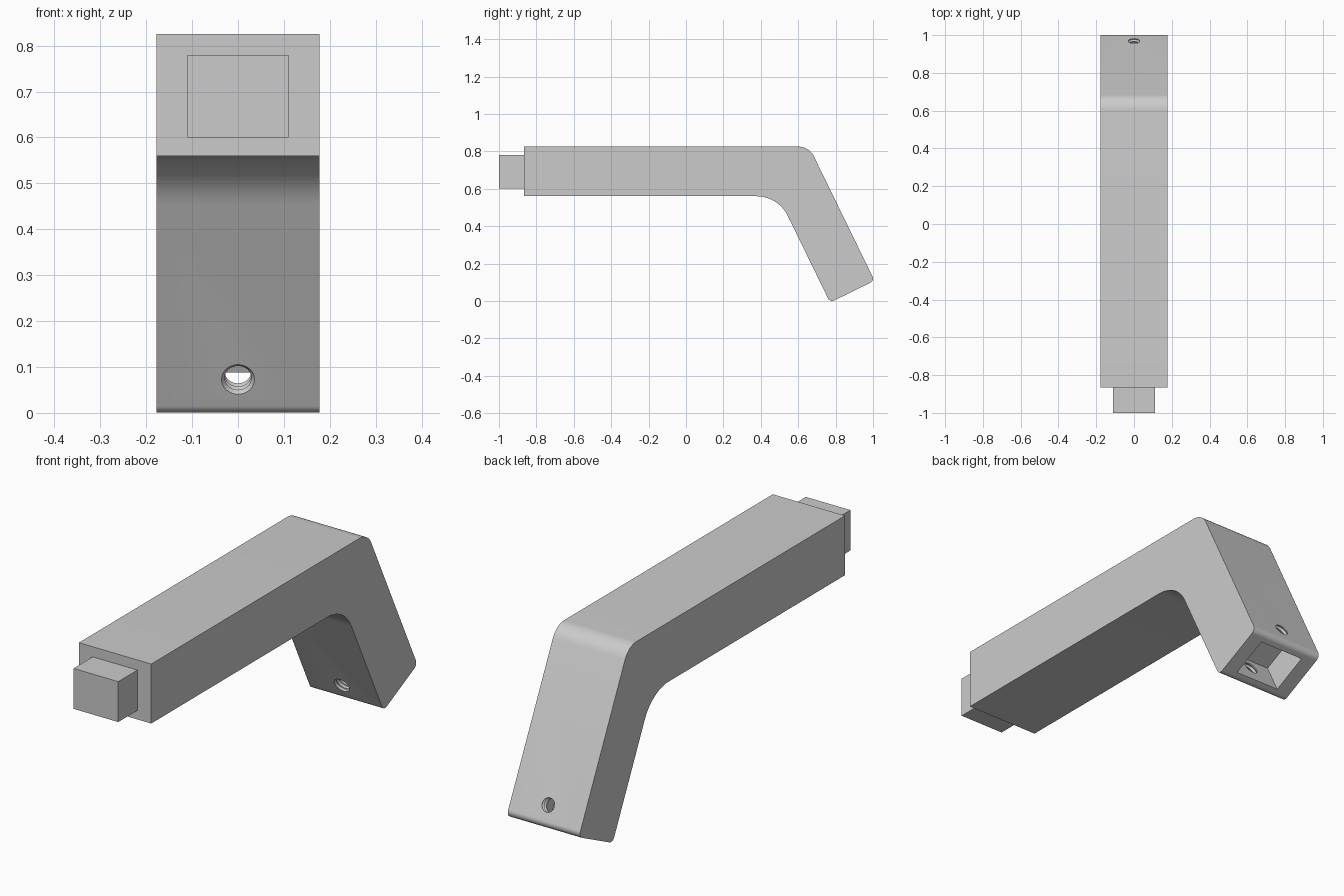
import bpy, bmesh, math
from mathutils import Matrix, Vector

cube = bpy.data.objects.get("Cube")
if cube:
    bpy.data.objects.remove(cube, do_unlink=True)

HALF_W = 0.178                      # half width of the arm
THICK = 0.265                       # arm thickness
FRONT, LOW, TOP = -0.865, 0.56, 0.825
TILT = math.radians(64)             # bend angle of the leg
HEEL = Vector((0.770, -0.008))      # inner lower corner of the leg (y, z)
ALONG = Vector((math.cos(TILT), -math.sin(TILT)))
ACROSS = Vector((math.sin(TILT), math.cos(TILT)))
# Leg frame: local y runs down the leg, local z runs through its thickness
LEG = Matrix.Translation((0, HEEL.x, HEEL.y)) @ Matrix.Rotation(-TILT, 4, 'X')

grey = bpy.data.materials.new("plain_grey")
grey.use_nodes = True
colour = (0.6, 0.6, 0.6, 1)
grey.diffuse_color = colour
grey.node_tree.nodes["Principled BSDF"].inputs["Base Color"].default_value = colour


def make_object(name, bm):
    bmesh.ops.recalc_face_normals(bm, faces=bm.faces)
    mesh = bpy.data.meshes.new(name)
    bm.to_mesh(mesh)
    bm.free()
    mesh.materials.append(grey)
    obj = bpy.data.objects.new(name, mesh)
    bpy.context.collection.objects.link(obj)
    return obj


def box(name, low, high, frame=Matrix()):
    low, high = Vector(low), Vector(high)
    bm = bmesh.new()
    bmesh.ops.create_cube(bm, size=1)
    for v in bm.verts:
        v.co = frame @ Vector([(a + b) / 2 + c * (b - a) for a, b, c in zip(low, high, v.co)])
    return make_object(name, bm)


def rounded(corners, steps=12):
    """Replace each (point, radius) corner by a tangent arc."""
    out = []
    for i, (p, r) in enumerate(corners):
        if r == 0:
            out.append(p)
            continue
        a = (corners[i - 1][0] - p).normalized()
        b = (corners[(i + 1) % len(corners)][0] - p).normalized()
        half = a.angle(b) / 2
        mid = (a + b).normalized()
        side = (a - b).normalized()
        centre = p + mid * (r / math.sin(half))
        sweep = math.pi / 2 - half
        for k in range(steps + 1):
            t = sweep * (1 - 2 * k / steps)
            out.append(centre - mid * r * math.cos(t) + side * r * math.sin(t))
    return out


def threaded_cutter(name, frame, y, start, end, pitch, minor, major, sides=32):
    """Ridged cylinder that leaves thread grooves in a hole."""
    bm = bmesh.new()
    count = 2 * round((end - start) / pitch)
    rings = []
    for k in range(count + 1):
        r = major if k % 2 else minor
        z = start + k * (end - start) / count
        rings.append([bm.verts.new(frame @ Vector((
            r * math.cos(math.tau * s / sides), y + r * math.sin(math.tau * s / sides), z)))
            for s in range(sides)])
    for lower, upper in zip(rings, rings[1:]):
        for s in range(sides):
            n = (s + 1) % sides
            bm.faces.new((lower[s], lower[n], upper[n], upper[s]))
    bm.faces.new(rings[0])
    bm.faces.new(rings[-1])
    return make_object(name, bm)


# Bent arm: side profile extruded across the width
toe = HEEL + ACROSS * THICK
outer_bend = toe - ALONG * ((TOP - toe.y) / -ALONG.y)
inner_bend = HEEL - ALONG * ((LOW - HEEL.y) / -ALONG.y)
profile = rounded([
    (Vector((FRONT, LOW)), 0), (inner_bend, 0.187), (HEEL, 0.025),
    (toe, 0.025), (outer_bend, 0.09), (Vector((FRONT, TOP)), 0)])
bm = bmesh.new()
face = bm.faces.new([bm.verts.new((-HALF_W, p.x, p.y)) for p in profile])
side = bmesh.ops.extrude_face_region(bm, geom=[face])["geom"]
bmesh.ops.translate(bm, vec=(2 * HALF_W, 0, 0),
                    verts=[g for g in side if isinstance(g, bmesh.types.BMVert)])
arm = make_object("bent_arm", bm)

# Socket in the leg end, and threaded screw holes through both of its walls
cutters = [
    box("socket_cutter", (-0.11, -0.145, 0.043), (0.11, 0.06, 0.22), LEG),
    threaded_cutter("screw_hole_cutter", LEG, -0.09, -0.024, 0.296, 0.016, 0.029, 0.036),
]
bpy.context.view_layer.objects.active = arm
for cutter in cutters:
    cutter.hide_render = True
    mod = arm.modifiers.new("cut", 'BOOLEAN')
    mod.operation = 'DIFFERENCE'
    mod.solver = 'EXACT'
    mod.object = cutter
    bpy.ops.object.modifier_apply(modifier=mod.name)
for cutter in cutters:
    bpy.data.objects.remove(cutter, do_unlink=True)

# Tenon on the front end
box("front_tenon", (-0.11, -1, 0.60), (0.11, FRONT + 0.005, 0.78))

# Smooth bends, sharp edges
bpy.ops.object.select_all(action='DESELECT')
arm.select_set(True)
bpy.context.view_layer.objects.active = arm
bpy.ops.object.shade_smooth_by_angle(angle=math.radians(25))
